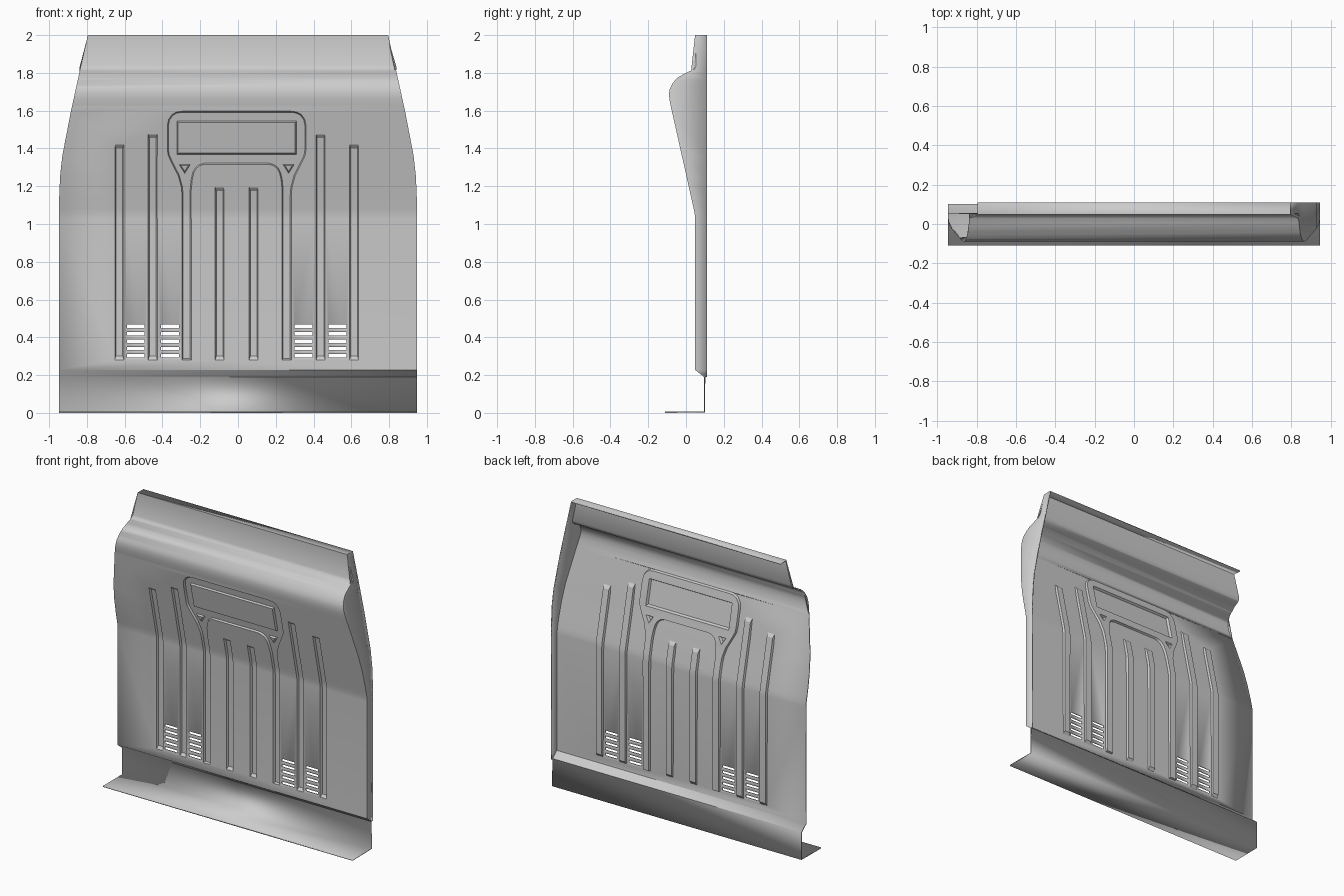
import bpy, bmesh
from mathutils import Vector
from mathutils.geometry import delaunay_2d_cdt

if "Cube" in bpy.data.objects:
    bpy.data.objects.remove(bpy.data.objects["Cube"])

CX = -0.007      # the pressed pattern sits slightly off centre
DEPTH = 0.014    # depth of the pressed pattern
WALL = 0.006     # width of the sloped pressing wall
THICK = 0.008

# Side profile of the sheet as (z, y), and half width as (z, x)
PROFILE = [(THICK, .095), (.19, .095), (.228, .048), (1.03, .048), (1.055, .046), (1.08, .041),
           (1.63, -.082), (1.66, -.088), (1.69, -.09), (1.715, -.086), (1.74, -.074),
           (1.76, -.06), (1.777, -.042), (1.803, .007), (1.812, .027), (1.823, .04),
           (1.84, .048), (2, .048)]
WIDTH = [(0, .947), (1.13, .947), (1.25, .942), (1.36, .93), (1.6, .884), (1.8, .84), (2, .795)]


def lerp_table(table, z):
    for (z0, v0), (z1, v1) in zip(table, table[1:]):
        if z <= z1:
            return v0 + (v1 - v0) * max(0, z - z0) / (z1 - z0)
    return table[-1][1]


def rect(cx, x, z0, z1):
    return [Vector(p) for p in ((cx - x, z0), (cx + x, z0), (cx + x, z1), (cx - x, z1))]


def inset(loop, d):
    """Move a counter-clockwise loop inwards by d."""
    out = []
    for i, p in enumerate(loop):
        a, b = (p - loop[i - 1]).normalized(), (loop[(i + 1) % len(loop)] - p).normalized()
        n = Vector((-a.y - b.y, a.x + b.x)).normalized()
        out.append(p + n * d / max(.4, n.dot(Vector((-a.y, a.x)))))
    return out


def inside(p, loop):
    hit = False
    for i, b in enumerate(loop):
        a = loop[i - 1]
        if (a.y > p.y) != (b.y > p.y) and p.x < a.x + (b.x - a.x) * (p.y - a.y) / (b.y - a.y):
            hit = not hit
    return hit


verts, edges = [], []


def add_loop(loop):
    n = len(verts)
    verts.extend(Vector(p) for p in loop)
    edges.extend((n + i, n + (i + 1) % len(loop)) for i in range(len(loop)))


def add_step(outer, inner, store):
    """Sloped step between two loops; the halfway loop decides the level."""
    add_loop(outer)
    add_loop(inner)
    store.append([(a + b) / 2 for a, b in zip(outer, inner)])


# Sheet outline with a row of edges at each bend
rows = sorted({z for z, _ in PROFILE} | {z for z, _ in WIDTH[1:]})
add_loop([(lerp_table(WIDTH, z), z) for z in rows] +
         [(-lerp_table(WIDTH, z), z) for z in reversed(rows)])
edges += [(i, 2 * len(rows) - 1 - i) for i in range(len(rows))]

recesses, islands, vents = [], [], []

# Straight pressed grooves
for side in (-1, 1):
    for off, top in ((.09, 1.194), (.4445, 1.475), (.6215, 1.42)):
        x = CX + side * off
        add_step(rect(x, .024, .281, top), rect(x, .024 - WALL, .3, top - .02), recesses)

# Pressed head frame running down into two legs
half = [(0.2405, .281), (.289, .281), (.289, 1.15), (.293, 1.195), (.31, 1.257), (.332, 1.3),
        (.352, 1.34), (.363, 1.365), (.3675, 1.395), (.3675, 1.52), (.361, 1.553),
        (.342, 1.58), (.318, 1.593), (.29, 1.597)]
arch = [(.17, 1.316), (.195, 1.309), (.214, 1.294), (.227, 1.27), (.235, 1.235), (.2405, 1.18)]
right = arch + half
head = [Vector((CX + x, z)) for x, z in right] + [Vector((CX - x, z)) for x, z in reversed(right)]
add_step(head, inset(head, WALL), recesses)

# Display window and triangles standing up inside the frame
window = rect(CX, .316, 1.369, 1.544)
add_step(window, inset(window, WALL), islands)
for side in (-1, 1):
    x = CX + side * .275
    tri = [Vector((x, 1.268)), Vector((x + .03, 1.316)), Vector((x - .03, 1.316))]
    add_step(tri, inset(tri, WALL), islands)

# Vent slots
for x in (-.534, -.3535, .3535, .534):
    for i in range(5):
        z = .302 + .039 * i
        vents.append(rect(CX + x, .047, z - .009, z + .009))
        add_loop(vents[-1])

# Triangulate flat, then lift onto the profile
pts, _, tris, *_ = delaunay_2d_cdt(verts, edges, [], 0, 1e-5)
bm = bmesh.new()
bverts = []
for p in pts:
    y = lerp_table(PROFILE, p.y)
    if any(inside(p, l) for l in recesses) and not any(inside(p, l) for l in islands):
        y += DEPTH
    bverts.append(bm.verts.new((p.x, y, p.y)))
for t in tris:
    c = sum((pts[i] for i in t), Vector((0, 0))) / 3
    if not any(inside(c, v) for v in vents):
        bm.faces.new([bverts[i] for i in t])
bmesh.ops.delete(bm, geom=[v for v in bm.verts if not v.link_faces], context='VERTS')


def fold(test, y):
    """Fold a flange from the border edges that pass the test out to depth y."""
    border = [e for e in bm.edges if e.is_boundary and all(test(v.co) for v in e.verts)]
    new = bmesh.ops.extrude_edge_only(bm, edges=border)['geom']
    for v in new:
        if isinstance(v, bmesh.types.BMVert):
            v.co.y = y


# Right side and top flanges fold back, base flange folds forward
fold(lambda c: c.z > 1.9999 or (c.z > .1899 and c.x > lerp_table(WIDTH, c.z) - 1e-4), .11)
fold(lambda c: c.z < THICK + 1e-4, -.11)

mesh = bpy.data.meshes.new("pressed_panel")
bm.to_mesh(mesh)
bm.free()
panel = bpy.data.objects.new("pressed_panel", mesh)
bpy.context.collection.objects.link(panel)
solid = panel.modifiers.new("sheet_thickness", 'SOLIDIFY')
solid.thickness = THICK
solid.offset = -1
bpy.context.view_layer.objects.active = panel
panel.select_set(True)
bpy.ops.object.shade_smooth_by_angle(angle=0.5)
